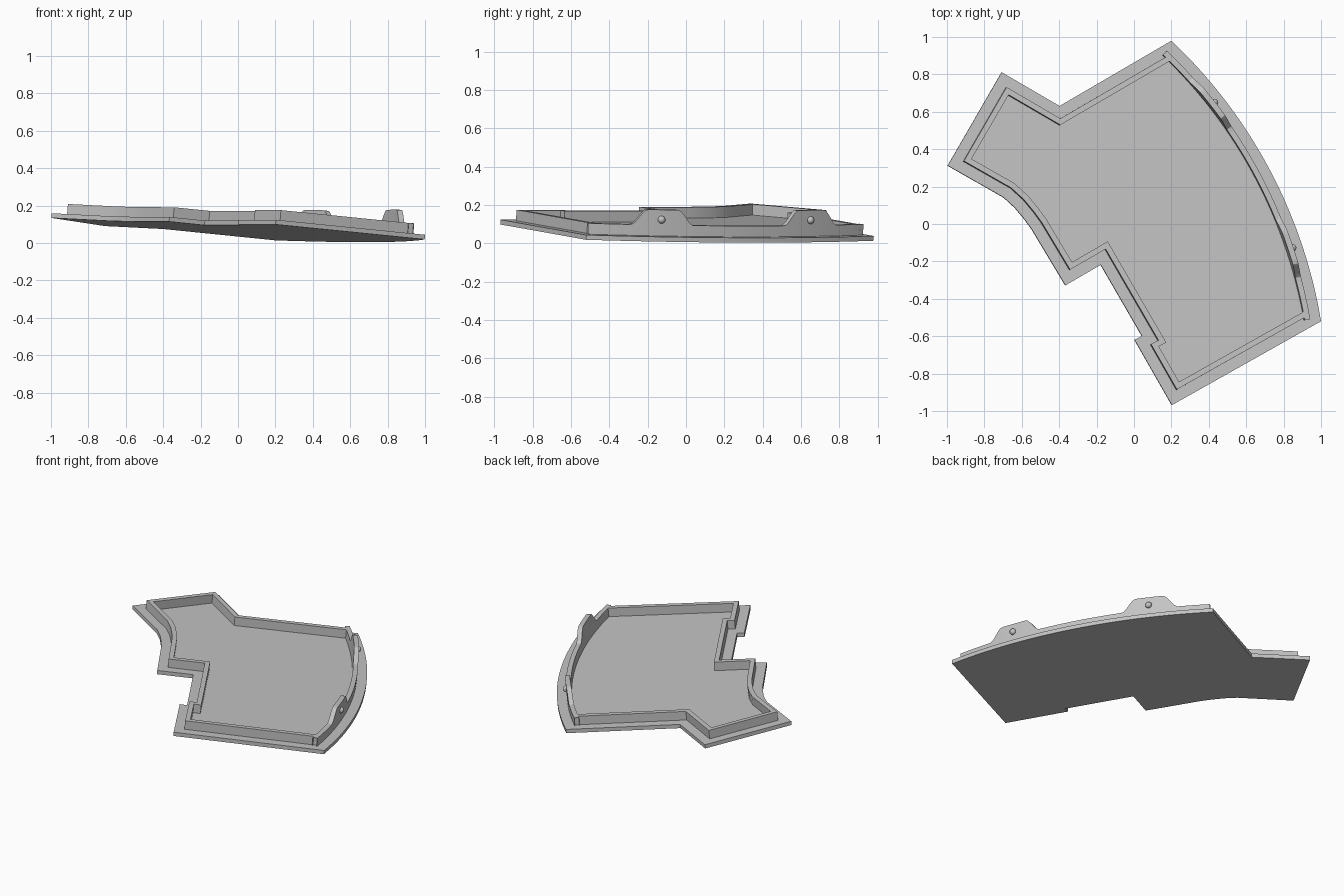
import bpy, bmesh, math
from mathutils import Vector, Matrix

if "Cube" in bpy.data.objects:
    bpy.data.objects.remove(bpy.data.objects["Cube"])

THICK, WALL, TAB = 0.025, 0.057, 0.08      # plate thickness, rim height, extra tab height
FLANGE, INNER = 0.06, 0.09                 # insets of the rim's two faces
TABS = (-0.435, 0.465)                     # tab centres along the curved edge
STEPS = 96

grey = bpy.data.materials.new("mid grey")
grey.use_nodes = True
grey.diffuse_color = (0.55, 0.55, 0.55, 1)
grey.node_tree.nodes["Principled BSDF"].inputs["Base Color"].default_value = grey.diffuse_color

# Whole part leans five degrees, with its long direction turned thirty degrees
turn = Matrix.Rotation(math.radians(30), 4, 'Z')
place = Matrix.Translation((0, 0, 0.072)) @ turn @ Matrix.Rotation(math.radians(5), 4, 'Y')


def local(x, y):
    return (turn.inverted() @ Vector((x, y, 0))).to_2d()


def bow(a, b, sag):
    """Points of a bowed edge from a to b, each with its distance from the middle."""
    half = (b - a).length / 2
    r = (half * half + sag * sag) / (2 * sag)
    d = (b - a).normalized()
    out = Vector((d.y, -d.x))
    res = []
    for i in range(STEPS + 1):
        s = half * (2 * i / STEPS - 1)
        res.append(((a + b) / 2 + d * s + out * (math.sqrt(r * r - s * s) - r + sag), s))
    return res


def inset(pts, dist):
    """Move a counter-clockwise outline inwards with mitred corners."""
    res = []
    for i, p in enumerate(pts):
        d1 = (p - pts[i - 1]).normalized()
        d2 = (pts[(i + 1) % len(pts)] - p).normalized()
        n1, n2 = Vector((-d1.y, d1.x)), Vector((-d2.y, d2.x))
        res.append(p + (n1 + n2) * (dist / (1 + n1.dot(n2))))
    return res


def rise(s):
    """Tab height above the rim, with soft shoulders."""
    best = 0
    for c in TABS:
        t = min(1, max(0, (0.175 - abs(s - c)) / 0.09))
        best = max(best, t * t * (3 - 2 * t))
    return TAB * best


def finish(name, bm):
    bmesh.ops.recalc_face_normals(bm, faces=bm.faces)
    mesh = bpy.data.meshes.new(name)
    bm.to_mesh(mesh)
    bm.free()
    ob = bpy.data.objects.new(name, mesh)
    bpy.context.collection.objects.link(ob)
    mesh.materials.append(grey)
    ob.matrix_world = place
    bpy.ops.object.select_all(action='DESELECT')
    ob.select_set(True)
    bpy.context.view_layer.objects.active = ob
    bpy.ops.object.shade_smooth_by_angle(angle=math.radians(25))
    return ob


# Outline: bowed outer edge first, then the straight and notched edges
arc = bow(local(1.0, -0.52), local(0.2, 0.98), 0.14)
corners = [(-0.4, 0.63), (-0.71, 0.81), (-1, 0.31), (-0.7, 0.14), (-0.64, 0.085),
           (-0.59, 0.025), (-0.55, -0.03), (-0.37, -0.33), (-0.18, -0.22),
           (0.04, -0.6), (0, -0.62), (0.2, -0.97)]
outline = [p for p, s in arc] + [local(*c) for c in corners]
heights = [THICK + WALL + rise(s) for p, s in arc] + [THICK + WALL] * len(corners)
outer, inner = inset(outline, FLANGE), inset(outline, INNER)

# Base plate
bm = bmesh.new()
face = bm.faces.new([bm.verts.new((p.x, p.y, 0)) for p in outline])
up = bmesh.ops.extrude_face_region(bm, geom=[face])
bmesh.ops.translate(bm, vec=(0, 0, THICK),
                    verts=[v for v in up["geom"] if isinstance(v, bmesh.types.BMVert)])
finish("base_plate", bm)

# Upright rim with the two raised tabs
bm = bmesh.new()
rings = []
for pts, top in ((outer, False), (outer, True), (inner, True), (inner, False)):
    rings.append([bm.verts.new((p.x, p.y, h if top else THICK - 0.005))
                  for p, h in zip(pts, heights)])
for k in range(4):
    a, b = rings[k], rings[(k + 1) % 4]
    for i in range(len(a)):
        j = (i + 1) % len(a)
        bm.faces.new((a[i], a[j], b[j], b[i]))
finish("rim_with_tabs", bm)

# Round locating pin on the outside of each tab
for name, c in zip(("front_pin", "back_pin"), TABS):
    i = min(range(len(arc)), key=lambda k: abs(arc[k][1] - c))
    bm = bmesh.new()
    bmesh.ops.create_uvsphere(bm, u_segments=20, v_segments=12, radius=0.02,
                              matrix=Matrix.Translation((outer[i].x, outer[i].y, THICK + 0.085)))
    finish(name, bm)
